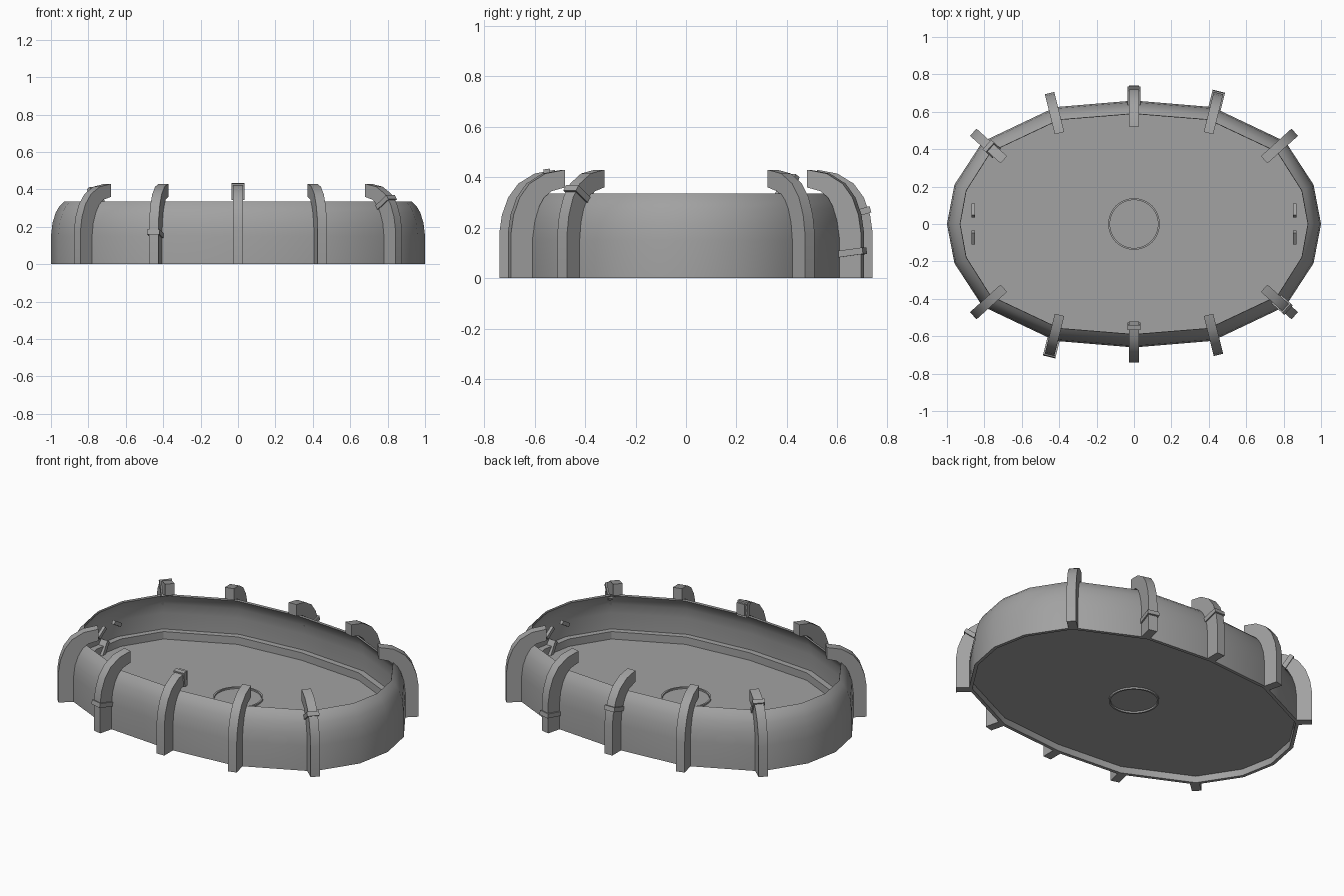
import bpy, bmesh, math
from mathutils import Vector, Matrix

cube = bpy.data.objects.get("Cube")
if cube:
    bpy.data.objects.remove(cube)

grey = bpy.data.materials.new("stone_grey")
grey.use_nodes = True
COLOUR = (0.36, 0.36, 0.36, 1)
grey.diffuse_color = COLOUR
grey.node_tree.nodes["Principled BSDF"].inputs["Base Color"].default_value = COLOUR


def finish(name, bm, smooth=None):
    bmesh.ops.recalc_face_normals(bm, faces=bm.faces)
    mesh = bpy.data.meshes.new(name)
    bm.to_mesh(mesh)
    bm.free()
    mesh.materials.append(grey)
    obj = bpy.data.objects.new(name, mesh)
    bpy.context.collection.objects.link(obj)
    if smooth:
        bpy.ops.object.select_all(action='DESELECT')
        obj.select_set(True)
        bpy.context.view_layer.objects.active = obj
        bpy.ops.object.shade_smooth_by_angle(angle=math.radians(smooth))
    return obj


def box(name, size, matrix):
    bm = bmesh.new()
    bmesh.ops.create_cube(bm, size=1, matrix=matrix @ Matrix.Diagonal((*size, 1)))
    return finish(name, bm)


# Sixteen-sided oval plan, mirrored from one quarter
quarter = [(1, 0), (.96, .21), (.81, .44), (.42, .625), (0, .66)]
half = quarter + [(-x, y) for x, y in quarter[-2::-1]]
plan = [Vector(p) for p in half + [(x, -y) for x, y in half[-2:0:-1]]]


def inset(p, d):
    normal = Vector((p.x, p.y / .66 ** 2)).normalized()
    return p - normal * d


# Bowl: recessed underside, outer wall, curled rim, inner wall, ledge and floor
section = [(.02, .04), (.02, 0), (0, 0), (0, .15), (.008, .22), (.025, .275),
           (.045, .31), (.07, .335), (.072, .325), (.05, .295), (.035, .26),
           (.025, .2), (.02, .1), (.055, .1), (.055, .055)]
bm = bmesh.new()
rings = [[bm.verts.new((*inset(p, d), z)) for p in plan] for d, z in section]
for lower, upper in zip(rings, rings[1:]):
    for i in range(len(plan)):
        j = (i + 1) % len(plan)
        bm.faces.new((lower[i], lower[j], upper[j], upper[i]))
bm.faces.new(rings[0])
bm.faces.new(rings[-1])
finish("arena_bowl", bm, 32)

# Rib side profile: distance out from the wall, and height
outer = [(.08, 0), (.08, .18), (.07, .25), (.045, .32), (.005, .375), (-.06, .415), (-.14, .43)]
inner = [(-.008, 0), (-.008, .16), (-.018, .23), (-.035, .285), (-.055, .32), (-.085, .345), (-.14, .36)]
WIDTH = .052


def rib(name, base, angle, band):
    frame = Matrix.Translation((*base, 0)) @ Matrix.Rotation(angle, 4, 'Z')
    bm = bmesh.new()
    sides = []
    for y in (-WIDTH / 2, WIDTH / 2):
        sides.append([[bm.verts.new(frame @ Vector((u, y, z))) for u, z in line]
                      for line in (outer, inner)])
    (ao, ai), (bo, bi) = sides
    for i in range(len(outer) - 1):
        for a, b in ((ao, ai), (bi, bo), (bo, ao), (ai, bi)):
            bm.faces.new((a[i], a[i + 1], b[i + 1], b[i]))
    for i in (0, -1):
        bm.faces.new((ao[i], ai[i], bi[i], bo[i]))
    finish(name, bm, 25)
    # Collar wrapped around the rib
    if band is not None:
        i = int(band)
        t = band - i
        o = Vector(outer[i]).lerp(Vector(outer[i + 1]), t)
        n = Vector(inner[i]).lerp(Vector(inner[i + 1]), t)
        mid, across = (o + n) / 2, o - n
        turn = Matrix.Rotation(-math.atan2(across.y, across.x), 4, 'Y')
        place = frame @ Matrix.Translation((mid.x, 0, mid.y)) @ turn
        box(name + "_band", (across.length + .018, WIDTH + .016, .026), place)


# Five ribs on each long side; value is the collar position along the rib
layout = [("far_left", .80, .437, 42), ("mid_left", .432, .622, 76), ("centre", 0, .66, 90),
          ("mid_right", -.432, .622, 104), ("far_right", -.80, .437, 138)]
bands = {("back", "mid_left"): .6, ("back", "centre"): 2.3, ("back", "far_right"): 4.6,
         ("front", "mid_right"): .95, ("front", "centre"): 5.6, ("front", "far_left"): 3.6}
for side, sign in (("back", 1), ("front", -1)):
    for label, x, y, degrees in layout:
        rib(f"{side}_{label}_rib", (x, y * sign), math.radians(degrees * sign),
            bands.get((side, label)))

# Thin ring let through the middle of the floor
bm = bmesh.new()
ring = [[], [], [], []]
for i in range(48):
    a = math.tau * i / 48
    for k, (r, z) in enumerate([(.128, .03), (.138, .03), (.138, .064), (.128, .064)]):
        ring[k].append(bm.verts.new((r * math.cos(a), r * math.sin(a), z)))
for k in range(4):
    a, b = ring[k], ring[(k + 1) % 4]
    for i in range(48):
        j = (i + 1) % 48
        bm.faces.new((a[i], a[j], b[j], b[i]))
finish("floor_ring", bm, 30)

# Slanted bars and a low bracket at each end of the bowl
for end, sx in (("left", 1), ("right", -1)):
    for tag, sy in (("back", 1), ("front", -1)):
        tilt = Matrix.Rotation(math.radians(-32 * sy), 4, 'X')
        box(f"{end}_{tag}_bar", (.018, .075, .022),
            Matrix.Translation((.86 * sx, .073 * sy, .25)) @ tilt)
        box(f"{end}_{tag}_bracket", (.045, .025, .09),
            Matrix.Translation((.945 * sx, .06 * sy, .085)) @ tilt)
